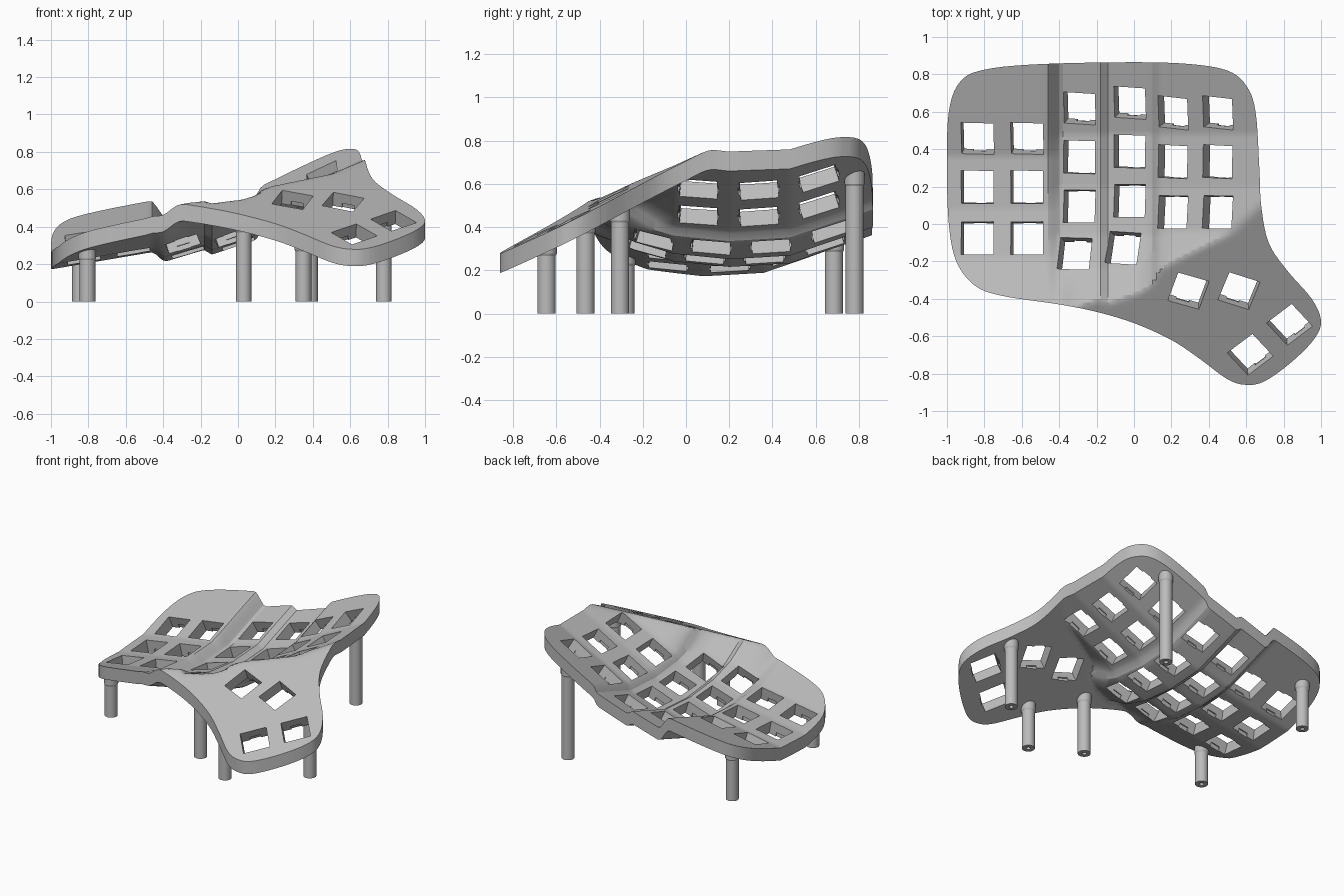
import bpy, bmesh, math
from mathutils import Vector, Matrix

if "Cube" in bpy.data.objects:
    bpy.data.objects.remove(bpy.data.objects["Cube"])

THICK = 0.09
grey = bpy.data.materials.new("plain grey")
grey.use_nodes = True
grey.diffuse_color = (0.5, 0.5, 0.5, 1)
grey.node_tree.nodes["Principled BSDF"].inputs["Base Color"].default_value = (0.5, 0.5, 0.5, 1)


def ramp(v, centre, width):
    t = min(1, max(0, (v - centre) / width + 0.5))
    return t * t * (3 - 2 * t)


def mix(a, b, t):
    return a + (b - a) * t


def soft_min(a, b, k):
    h = max(0, k - abs(a - b)) / k
    return min(a, b) - h * h * k / 4


def dish(y):
    """Front-to-back curl of one finger column, made of flat key-sized steps."""
    rise = 0.06 * (y - 0.2) if y > 0.2 else 0.1 * (0.2 - y)
    return rise + 0.28 * max(0, y - 0.48) + 0.2 * max(0, -0.06 - y)


def height(x, y):
    """Top surface: four stepped finger zones, a front wall and a thumb plane."""
    outer = 0.262 + 0.17 * (x + 1) + dish(y + 0.12)
    ring = 0.33 + 0.3 * (x + 0.3) + dish(y)
    middle = 0.38 + 0.33 * (x + 0.02) + dish(y)
    index = 0.732 + 0.51 * (x - 0.64) + dish(y)
    z = mix(outer, ring, ramp(x, -0.425, 0.09))
    z = mix(z, middle, ramp(x, -0.16, 0.05))
    z = mix(z, index, ramp(x, 0.11, 0.04))
    front = mix(-0.24, -0.04, ramp(x, 0.1, 0.2))
    z += 0.32 * max(0, front - y) * ramp(x, -0.38, 0.24)
    thumb = 0.28 - 0.04 * (x - 0.6) + 0.5 * (y + 0.86)
    return soft_min(z, thumb, 0.025)


def normal(x, y, e=0.06):
    return Vector((height(x - e, y) - height(x + e, y),
                   height(x, y - e) - height(x, y + e), 2 * e)).normalized()


def make(name, bm):
    bmesh.ops.recalc_face_normals(bm, faces=bm.faces)
    mesh = bpy.data.meshes.new(name)
    bm.to_mesh(mesh)
    bm.free()
    ob = bpy.data.objects.new(name, mesh)
    bpy.context.collection.objects.link(ob)
    mesh.materials.append(grey)
    return ob


def boolean(ob, cutter, operation):
    mod = ob.modifiers.new(operation.lower(), 'BOOLEAN')
    mod.operation, mod.object, mod.solver = operation, cutter, 'EXACT'
    bpy.context.view_layer.objects.active = ob
    bpy.ops.object.modifier_apply(modifier=mod.name)
    bpy.data.objects.remove(cutter)


def smooth(ob):
    bpy.ops.object.select_all(action='DESELECT')
    ob.select_set(True)
    bpy.context.view_layer.objects.active = ob
    bpy.ops.object.shade_smooth_by_angle(angle=math.radians(25))


def sheet():
    """Thick sculpted slab, larger than the plate."""
    bm = bmesh.new()
    bmesh.ops.create_grid(bm, x_segments=104, y_segments=90, size=1)
    for v in bm.verts:
        v.co.x *= 1.04
        v.co.y *= 0.9
        v.co.z = height(v.co.x, v.co.y)
    base = bmesh.ops.extrude_face_region(bm, geom=bm.faces[:])
    for v in base["geom"]:
        if isinstance(v, bmesh.types.BMVert):
            v.co.z -= THICK
    return make("key_plate", bm)


def outline_prism():
    """Rounded plan shape, stretched vertically."""
    pts = [(-1, .3), (-.99, .6), (-.93, .76), (-.8, .825), (-.5, .855), (0, .865),
           (.3, .855), (.5, .82), (.6, .74), (.65, .6), (.67, .3), (.68, .1),
           (.72, -.1), (.82, -.25), (.95, -.4), (1, -.52), (.96, -.62), (.84, -.74),
           (.7, -.84), (.6, -.86), (.5, -.83), (.35, -.72), (.2, -.62), (0, -.53),
           (-.2, -.47), (-.4, -.43), (-.7, -.385), (-.85, -.33), (-.95, -.2), (-.99, 0)]
    pts = [Vector(p) for p in pts]
    n, steps = len(pts), 5
    bm = bmesh.new()
    ring = []
    for i in range(n):
        a, b, c, d = (pts[(i + k - 1) % n] for k in range(4))
        for s in range(steps):
            t = s / steps
            p = b + (c - a) * t / 2 + (a - 2.5 * b + 2 * c - d / 2) * t**2 \
                + (1.5 * (b - c) + (d - a) / 2) * t**3
            ring.append(bm.verts.new((p.x, p.y, -1)))
    face = bm.faces.new(ring)
    top = bmesh.ops.extrude_face_region(bm, geom=[face])
    for v in top["geom"]:
        if isinstance(v, bmesh.types.BMVert):
            v.co.z = 2
    return make("outline_cutter", bm)


def box_cutter(x, y, turn, size, drop):
    """Box lined up with the local surface slope."""
    n = normal(x, y)
    place = Matrix.Translation((x, y, height(x, y) - THICK / 2)) \
        @ Vector((0, 0, 1)).rotation_difference(n).to_matrix().to_4x4() \
        @ Matrix.Rotation(math.radians(turn), 4, 'Z') \
        @ Matrix.Translation((0, 0, drop)) @ Matrix.Diagonal((*size, 1))
    bm = bmesh.new()
    bmesh.ops.create_cube(bm, size=1, matrix=place)
    return make("hole_cutter", bm)


# Key positions: (x, y, turn in degrees)
keys = [(x, y, 0) for x in (-0.83, -0.565) for y in (-0.08, 0.2, 0.47)]
keys += [(-0.28, y, -1) for y in (0.09, 0.36, 0.63)] + [(-0.305, -0.17, -4)]
keys += [(-0.01, y, -1) for y in (0.12, 0.39, 0.66)] + [(-0.045, -0.14, -6)]
keys += [(x, y, -2) for x in (0.225, 0.465) for y in (0.06, 0.335, 0.605)]
keys += [(0.29, -0.34, -18), (0.56, -0.34, -20), (0.62, -0.68, 40), (0.83, -0.52, 40)]

plate = sheet()
boolean(plate, outline_prism(), 'INTERSECT')
for key in keys:
    boolean(plate, box_cutter(*key, (0.175, 0.175, 0.24), 0), 'DIFFERENCE')
    # clip notches under the front and back lip of each hole
    boolean(plate, box_cutter(*key, (0.07, 0.19, 0.1), -0.065), 'DIFFERENCE')
smooth(plate)


def leg(name, x, y):
    """Round post with a slim collar under the plate and a screw hole in the foot."""
    top = height(x, y) - THICK
    profile = [(0, 0.04), (0.015, 0.04), (0.015, 0), (0.042, 0), (0.042, top - 0.04),
               (0.047, top - 0.03), (0.047, top + 0.03), (0, top + 0.03)]
    bm = bmesh.new()
    verts = [bm.verts.new((r, 0, z)) for r, z in profile]
    edges = [bm.edges.new(pair) for pair in zip(verts, verts[1:])]
    bmesh.ops.spin(bm, geom=verts + edges, axis=(0, 0, 1), cent=(0, 0, 0),
                   angle=math.tau, steps=32)
    bmesh.ops.remove_doubles(bm, verts=bm.verts, dist=0.0005)
    ob = make(name, bm)
    ob.location = (x, y, 0)
    smooth(ob)


leg("outer_front_leg", -0.805, -0.28)
leg("outer_back_leg", -0.845, 0.685)
leg("centre_front_leg", 0.03, -0.465)
leg("thumb_front_leg", 0.35, -0.645)
leg("thumb_side_leg", 0.78, -0.305)
leg("index_back_leg", 0.385, 0.78)
